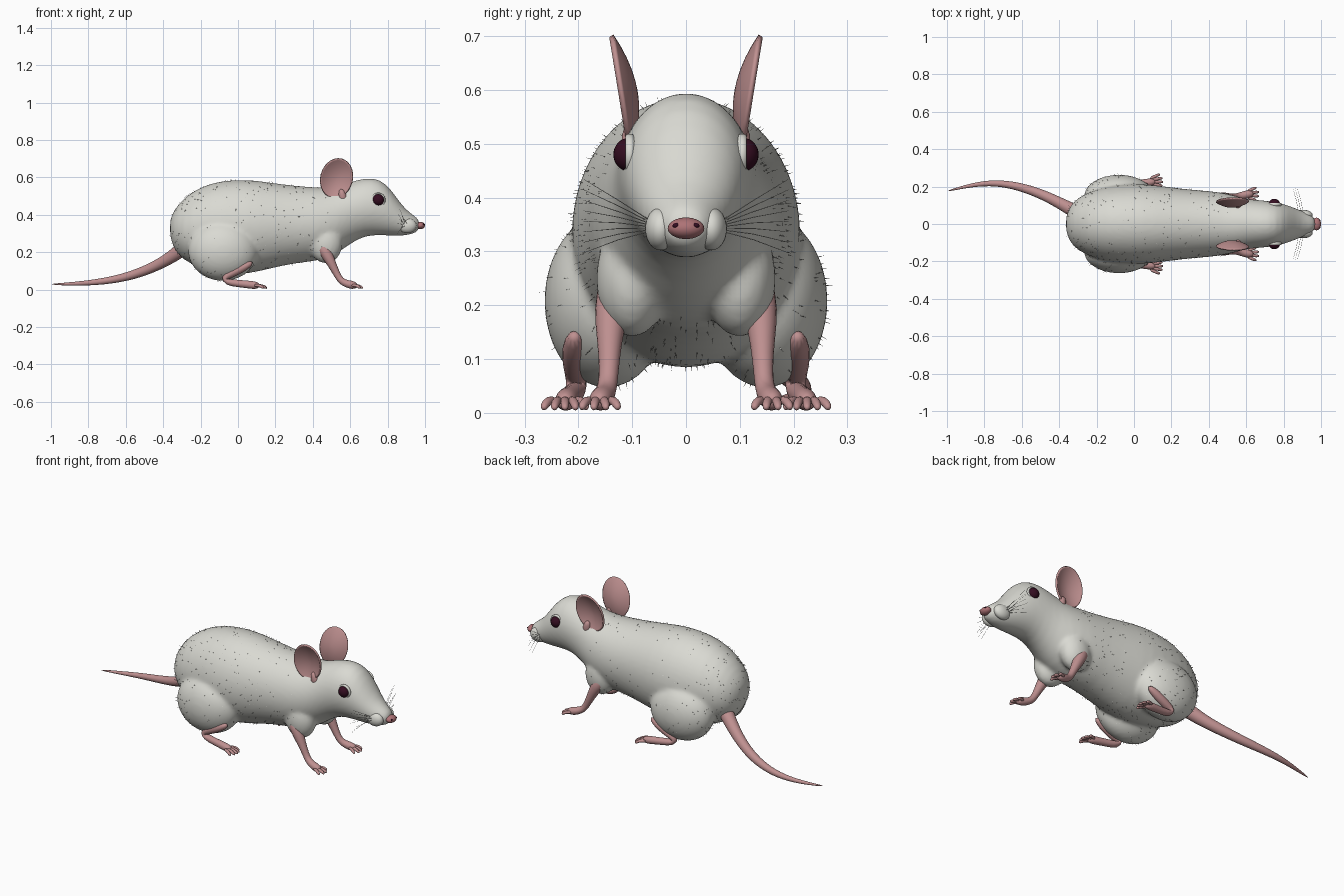
import bpy, bmesh, math, random
from mathutils import Vector, Matrix

cube = bpy.data.objects.get("Cube")
if cube:
    bpy.data.objects.remove(cube, do_unlink=True)
random.seed(4)


def material(name, rgb):
    mat = bpy.data.materials.new(name)
    mat.use_nodes = True
    color = (*rgb, 1)
    mat.diffuse_color = color
    mat.node_tree.nodes["Principled BSDF"].inputs["Base Color"].default_value = color
    return mat


FUR = material("pale grey fur", (.70, .70, .65))
SKIN = material("pink skin", (.52, .28, .28))
NOSE = material("rosy nose", (.42, .17, .18))
EYE = material("dark ruby", (.035, .004, .015))


def finish(bm, name, mat, mirror=False, subsurf=0):
    """Turn a bmesh into a smooth object, optionally mirrored across the spine."""
    bmesh.ops.recalc_face_normals(bm, faces=bm.faces)
    mesh = bpy.data.meshes.new(name)
    bm.to_mesh(mesh)
    bm.free()
    mesh.materials.append(mat)
    mesh.shade_smooth()
    obj = bpy.data.objects.new(name, mesh)
    bpy.context.collection.objects.link(obj)
    if mirror:
        mod = obj.modifiers.new("Mirror", "MIRROR")
        mod.use_axis = (False, True, False)
        mod.use_mirror_merge = False
    if subsurf:
        mod = obj.modifiers.new("Subsurf", "SUBSURF")
        mod.levels = mod.render_levels = subsurf
    return obj


def loft(bm, rings, caps=True):
    """Skin a list of equal rings of points."""
    rows = [[bm.verts.new(p) for p in ring] for ring in rings]
    n = len(rows[0])
    for a, b in zip(rows, rows[1:]):
        for i in range(n):
            j = (i + 1) % n
            bm.faces.new((a[i], a[j], b[j], b[i]))
    if caps:
        bm.faces.new(rows[0])
        bm.faces.new(rows[-1])
    return rows


def circle(n):
    return [(math.cos(math.tau * i / n), math.sin(math.tau * i / n)) for i in range(n)]


def tube(bm, path, sides=10):
    """Sweep a round section along (x, y, z, radius) points."""
    pts = [Vector(p[:3]) for p in path]
    span = pts[-1] - pts[0]
    axis = min(range(3), key=lambda k: abs(span[k]))
    ref = Vector([float(k == axis) for k in range(3)])
    rings = []
    for i, p in enumerate(pts):
        along = (pts[min(i + 1, len(pts) - 1)] - pts[max(i - 1, 0)]).normalized()
        u = along.cross(ref).normalized()
        v = along.cross(u)
        rings.append([p + path[i][3] * (c * u + s * v) for c, s in circle(sides)])
    loft(bm, rings)


def ellipsoid(bm, center, radii):
    m = Matrix.Translation(center) @ Matrix.Diagonal((*radii, 1))
    bmesh.ops.create_uvsphere(bm, u_segments=24, v_segments=16, radius=1, matrix=m)


# Body: lofted torso and head, fused with haunches and shoulders
BODY = [  # x, underside, top, half width
    (-.365, .29, .37, .035), (-.345, .22, .42, .095), (-.3, .16, .485, .145),
    (-.2, .11, .555, .19), (-.08, .08, .587, .213), (.05, .08, .592, .217),
    (.17, .11, .575, .202), (.3, .14, .557, .185), (.43, .15, .547, .177),
    (.53, .19, .547, .157), (.6, .245, .577, .134), (.68, .288, .6, .128),
    (.76, .29, .595, .12), (.82, .287, .535, .102), (.87, .287, .46, .082),
    (.92, .292, .408, .062), (.975, .312, .378, .037)]
bm = bmesh.new()
loft(bm, [[(x, w * c, (lo + hi) / 2 + (hi - lo) / 2 * s) for c, s in circle(24)]
          for x, lo, hi, w in BODY])
for side in (-1, 1):
    ellipsoid(bm, (-.08, side * .147, .208), (.19, .118, .162))
    ellipsoid(bm, (.47, side * .1, .25), (.09, .068, .11))
body = finish(bm, "body", FUR, subsurf=1)
mod = body.modifiers.new("Fuse", "REMESH")
mod.mode = "VOXEL"
mod.voxel_size = .01
mod.use_smooth_shade = True
mod = body.modifiers.new("Soften", "SMOOTH")
mod.factor = .5
mod.iterations = 8

# Whisker pads and eyelids
bm = bmesh.new()
ellipsoid(bm, (.905, .047, .342), (.05, .029, .04))
finish(bm, "whisker_pads", FUR, mirror=True)
bm = bmesh.new()
loft(bm, [[(.75 + r * c, y, .48 + r * s) for c, s in circle(24)]
          for r, y in ((.04, .09), (.04, .108), (.035, .114), (.029, .112), (.027, .1))])
finish(bm, "eyelids", FUR, mirror=True, subsurf=1)

# Eyes, nose and nostrils
bm = bmesh.new()
ellipsoid(bm, (.75, .106, .48), (.031, .029, .031))
finish(bm, "eyes", EYE, mirror=True)
bm = bmesh.new()
ellipsoid(bm, (.975, 0, .343), (.025, .034, .02))
finish(bm, "nose", NOSE)
bm = bmesh.new()
ellipsoid(bm, (.991, .018, .348), (.006, .007, .005))
finish(bm, "nostrils", EYE, mirror=True)

# Ears: shallow cups opening outward
bm = bmesh.new()
tilt = Matrix.Rotation(math.radians(-15), 2)
rings = []
for r in (1, .94, .8, .6, .4, .2, .05):
    ring = []
    for c, s in circle(28):
        u, w = tilt @ Vector((-.085 * r * c, .107 * r * s))
        ring.append((.527 + u, .122 + .16 * w - .028 * (1 - r * r), .595 + w))
    rings.append(ring)
rows = loft(bm, rings, caps=False)
bm.faces.new(rows[-1])
ears = finish(bm, "ears", SKIN, mirror=True)
mod = ears.modifiers.new("Thickness", "SOLIDIFY")
mod.thickness = .009
mod.offset = 0
bm = bmesh.new()
tube(bm, [(.565, .085, .46, .03), (.56, .1, .5, .026), (.55, .104, .54, .012)])
finish(bm, "ear_roots", SKIN, mirror=True, subsurf=1)


# Legs, paws and toes
def toes(bm, x, y, count, spread, reach):
    for i in range(count):
        k = 2 * i / (count - 1) - 1
        out = reach * (1 - .3 * k * k)
        tube(bm, [(x - .01, y + k * spread * .45, .022, .009),
                  (x + out * .4, y + k * spread * .75, .024, .009),
                  (x + out * .8, y + k * spread * .95, .014, .009),
                  (x + out, y + k * spread, .007, .005)], 8)


bm = bmesh.new()
tube(bm, [(.44, .125, .25, .04), (.475, .14, .19, .034), (.505, .142, .13, .024),
          (.53, .143, .08, .019), (.55, .146, .045, .019), (.585, .154, .03, .022),
          (.615, .16, .024, .024), (.64, .163, .02, .012)])
toes(bm, .615, .16, 4, .034, .056)
finish(bm, "front_legs", SKIN, mirror=True, subsurf=1)

bm = bmesh.new()
tube(bm, [(.08, .207, .148, .012), (.03, .208, .12, .026), (-.04, .205, .085, .025),
          (-.08, .203, .06, .02), (-.06, .205, .04, .021), (0, .212, .033, .02),
          (.06, .22, .027, .022), (.095, .224, .023, .022), (.115, .227, .02, .012)])
toes(bm, .095, .225, 5, .04, .062)
finish(bm, "hind_legs", SKIN, mirror=True, subsurf=1)

# Tail
bm = bmesh.new()
tube(bm, [(-.26, .04, .25, .045), (-.33, .075, .19, .037), (-.42, .125, .135, .03),
          (-.53, .175, .087, .026), (-.65, .21, .055, .021), (-.77, .222, .038, .016),
          (-.89, .204, .03, .01), (-1, .175, .029, .003)], 12)
finish(bm, "tail", SKIN, subsurf=2)

# Whiskers
bm = bmesh.new()
for i in range(8):
    a = -.35 + i * .13
    x = .88 + .012 * (i % 3)
    tube(bm, [(x, .065, .345 + .02 * a, .0009),
              (x - .012, .125, .35 + .08 * a, .0008),
              (x - .03, .19, .35 + .15 * a, .0004)], 4)
finish(bm, "whiskers", FUR, mirror=True)

# Sparse stray hairs scattered over the torso
bpy.context.view_layer.update()
skin = body.evaluated_get(bpy.context.evaluated_depsgraph_get()).data
spots = [(p.center.copy(), p.normal.copy()) for p in skin.polygons if p.center.x < .5]
bm = bmesh.new()
for at, normal in random.sample(spots, min(800, len(spots))):
    sweep = normal + Vector((-.8, random.uniform(-.3, .3), -.2))
    tip = at + sweep.normalized() * random.uniform(.008, .016)
    side = normal.orthogonal().normalized() * .0008
    other = normal.cross(side)
    base = [bm.verts.new(at + d) for d in (side, other - side, -other)]
    top = bm.verts.new(tip)
    for i in range(3):
        bm.faces.new((base[i], base[(i + 1) % 3], top))
finish(bm, "stray_hairs", FUR)
